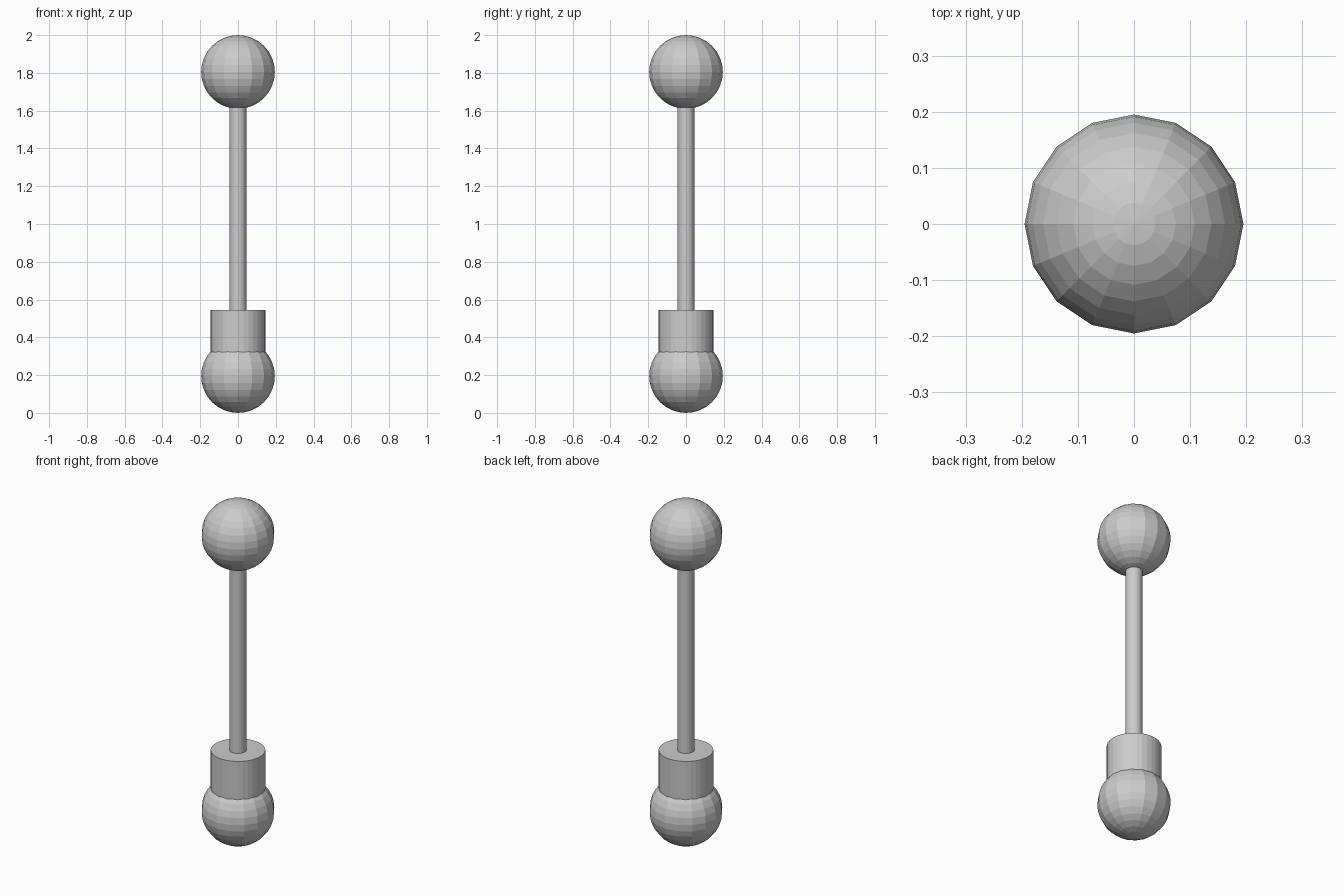
import bpy

if "Cube" in bpy.data.objects:
    bpy.data.objects.remove(bpy.data.objects["Cube"])

BALL_R = 0.195


def ball(name, z):
    bpy.ops.mesh.primitive_uv_sphere_add(segments=16, ring_count=16,
                                         radius=BALL_R, location=(0, 0, z))
    bpy.context.object.name = name


def rod(name, radius, z0, z1):
    bpy.ops.mesh.primitive_cylinder_add(vertices=32, radius=radius, depth=z1 - z0,
                                        location=(0, 0, (z0 + z1) / 2))
    bpy.context.object.name = name


# Balls at both ends
ball("lower_ball", BALL_R)
ball("upper_ball", 2 - BALL_R)

# Thick collar sunk into the lower ball
rod("collar", 0.145, 0.27, 0.545)

# Thin shaft running from the collar into the upper ball
rod("shaft", 0.045, 0.45, 1.70)
